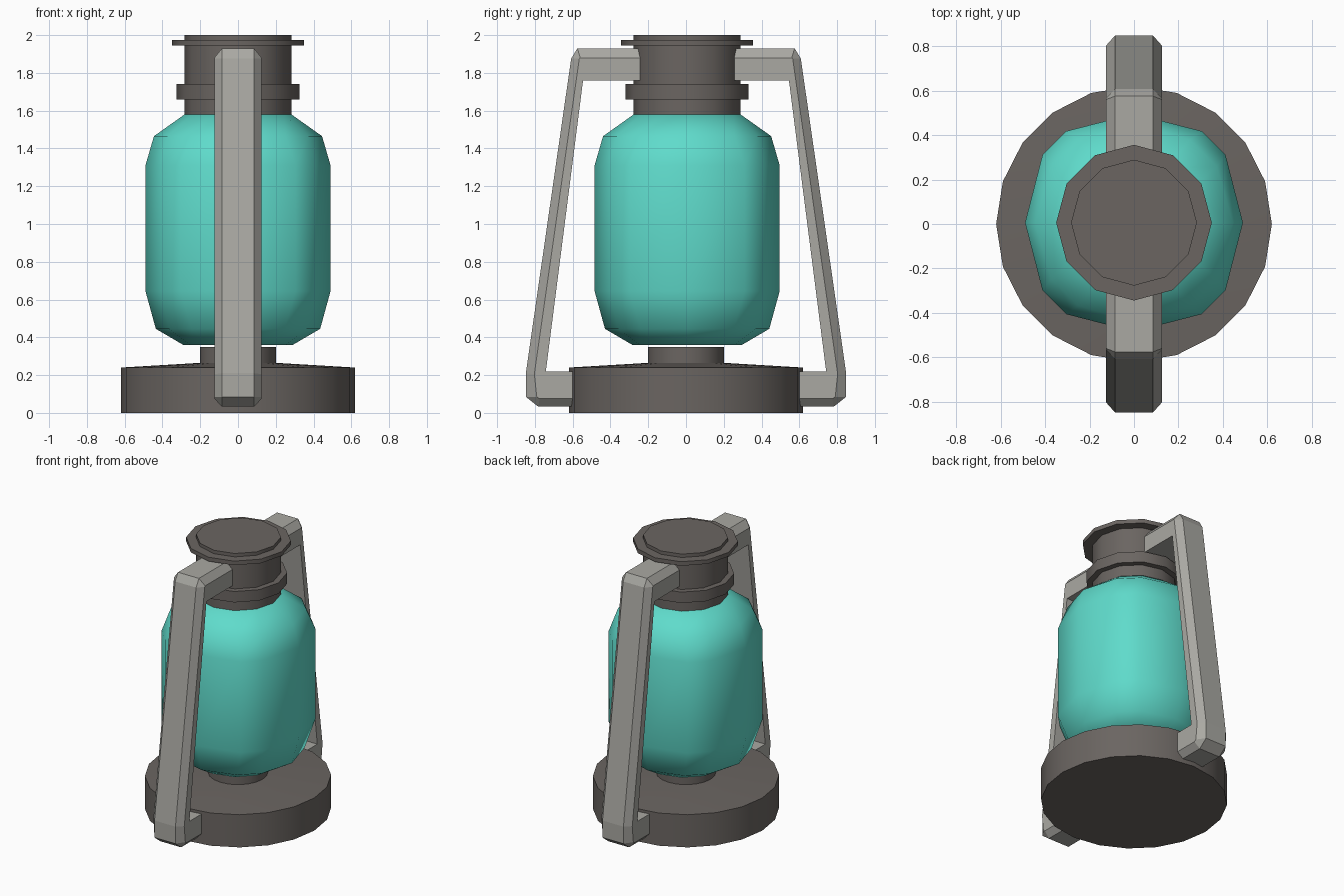
import bpy, bmesh, math

if "Cube" in bpy.data.objects:
    bpy.data.objects.remove(bpy.data.objects["Cube"])


def material(name, rgb):
    m = bpy.data.materials.new(name)
    m.diffuse_color = (*rgb, 1)
    m.use_nodes = True
    m.node_tree.nodes["Principled BSDF"].inputs["Base Color"].default_value = m.diffuse_color
    return m


DARK = material("dark metal", (0.145, 0.13, 0.12))
LIGHT = material("light metal", (0.40, 0.395, 0.365))
TEAL = material("teal glass", (0.115, 0.71, 0.60))


def loft(name, rings, mat, smooth):
    """Skin a list of closed point rings and cap both ends."""
    bm = bmesh.new()
    vr = [[bm.verts.new(p) for p in r] for r in rings]
    n = len(vr[0])
    for a, b in zip(vr, vr[1:]):
        for i in range(n):
            j = (i + 1) % n
            bm.faces.new((a[i], a[j], b[j], b[i]))
    bm.faces.new(vr[0][::-1])
    bm.faces.new(vr[-1])
    bmesh.ops.remove_doubles(bm, verts=bm.verts, dist=1e-5)
    bmesh.ops.recalc_face_normals(bm, faces=bm.faces)
    me = bpy.data.meshes.new(name)
    bm.to_mesh(me)
    bm.free()
    me.materials.append(mat)
    ob = bpy.data.objects.new(name, me)
    bpy.context.collection.objects.link(ob)
    if smooth:
        bpy.ops.object.select_all(action='DESELECT')
        ob.select_set(True)
        bpy.context.view_layer.objects.active = ob
        bpy.ops.object.shade_smooth_by_angle(angle=math.radians(smooth))
    return ob


def turned(name, profile, sides, mat, dy=0.0):
    """Lathe a (radius, height) profile."""
    rings = [[(r * math.cos(2 * math.pi * i / sides),
               r * math.sin(2 * math.pi * i / sides) + dy, z)
              for i in range(sides)] for r, z in profile]
    return loft(name, rings, mat, 33)


# Base disc with a shallow sloping top, and the burner neck
turned("base", [(0.62, 0), (0.62, 0.24), (0.2, 0.265)], 20, DARK)
turned("burner_neck", [(0.2, 0.2), (0.2, 0.35)], 20, DARK)

# Upper collar, band and cap
UP = 0.006
turned("collar", [(0.283, 1.575), (0.283, 2.0)], 12, DARK, UP)
turned("collar_band", [(0.325, 1.66), (0.325, 1.74)], 12, DARK, UP)
turned("cap_flange", [(0.35, 1.945), (0.35, 1.975)], 12, DARK, UP)

# Glass globe: rounded-square rings (height, axis radius, corner radius, corner angle)
glass = []
for z, ra, rc, ang in [(0.36, 0.29, 0.29, 30), (0.445, 0.435, 0.44, 34),
                       (0.645, 0.49, 0.512, 36.5), (1.31, 0.49, 0.512, 36.5),
                       (1.465, 0.445, 0.45, 34), (1.58, 0.283, 0.283, 30)]:
    ring = []
    for q in range(4):
        for a, r in ((0, ra), (ang, rc), (90 - ang, rc)):
            t = math.radians(90 * q + a)
            ring.append((r * math.cos(t), r * math.sin(t) + UP, z))
    glass.append(ring)
loft("glass_globe", glass, TEAL, 55)

# Side handles: outer, chamfer and inner (y, z) lines of the bracket
STATIONS = [
    ((0.20, 1.93), (0.20, 1.88), (0.20, 1.76)),
    ((0.575, 1.93), (0.56, 1.88), (0.545, 1.76)),
    ((0.608, 1.875), (0.565, 1.875), (0.545, 1.76)),
    ((0.848, 0.21), (0.803, 0.205), (0.742, 0.22)),
    ((0.848, 0.085), (0.79, 0.085), (0.742, 0.22)),
    ((0.782, 0.033), (0.775, 0.075), (0.742, 0.22)),
    ((0.56, 0.033), (0.56, 0.075), (0.56, 0.22)),
]
W, C = 0.125, 0.085
for name, s in (("front_handle", -1), ("back_handle", 1)):
    rings = [[(x, s * p[0], p[1]) for x, p in
              ((-C, o), (C, o), (W, m), (W, n), (-W, n), (-W, m))]
             for o, m, n in STATIONS]
    loft(name, rings, LIGHT, 0)
